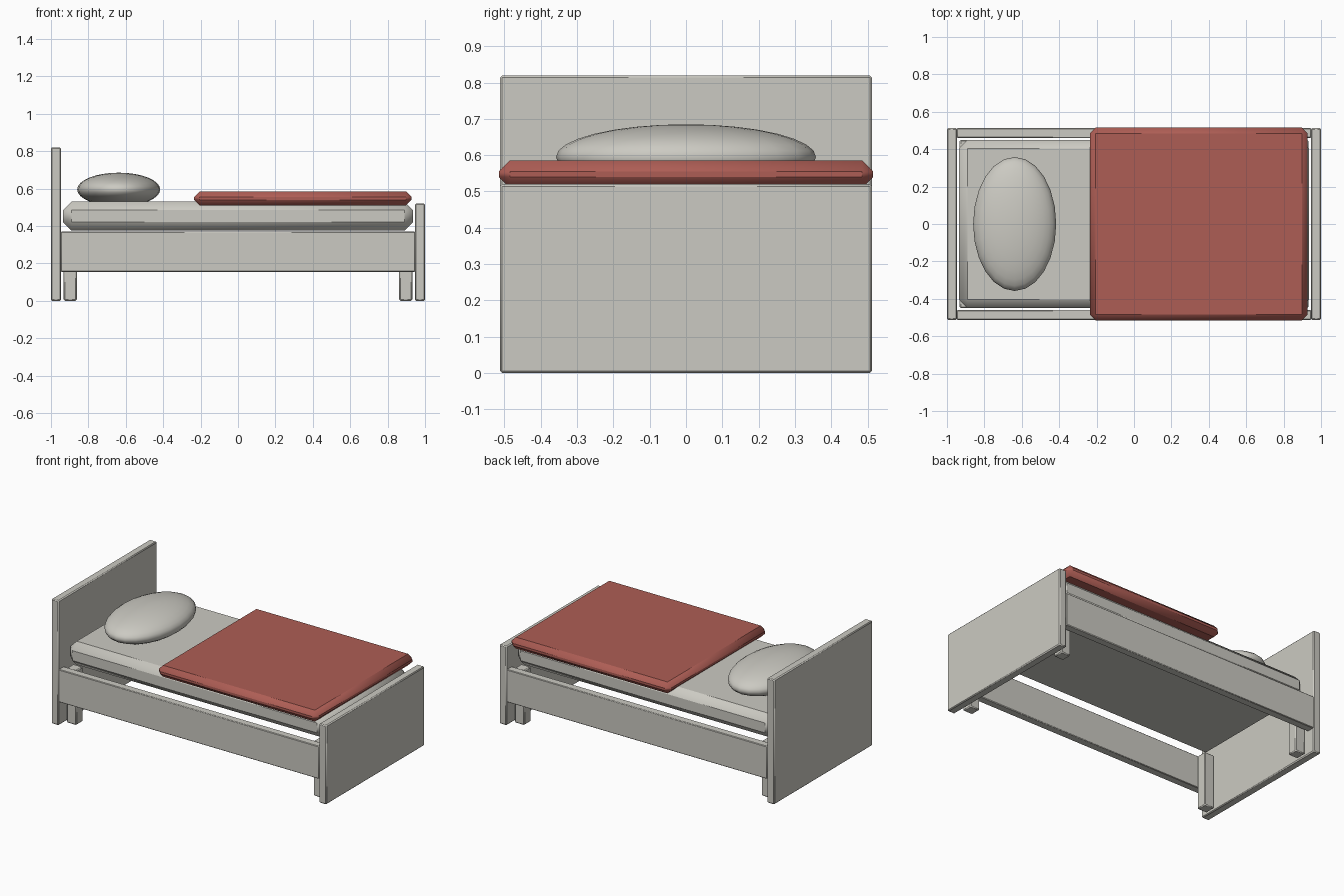
import bpy
import math

cube = bpy.data.objects.get("Cube")
if cube:
    bpy.data.objects.remove(cube, do_unlink=True)


def make_material(name, color):
    mat = bpy.data.materials.new(name)
    mat.use_nodes = True
    mat.diffuse_color = color
    mat.node_tree.nodes["Principled BSDF"].inputs["Base Color"].default_value = color
    return mat


grey = make_material("warm grey", (0.60, 0.59, 0.54, 1))
red = make_material("dull red", (0.42, 0.11, 0.09, 1))


def finish(obj, name, mat, angle):
    obj.name = name
    obj.data.materials.append(mat)
    bpy.ops.object.shade_smooth_by_angle(angle=math.radians(angle))


def box(name, xs, ys, zs, mat, bevel, angle=30):
    """Bevelled box spanning the given x, y and z ranges."""
    spans = (xs, ys, zs)
    bpy.ops.mesh.primitive_cube_add(size=1, location=[sum(s) / 2 for s in spans])
    obj = bpy.context.object
    obj.scale = [s[1] - s[0] for s in spans]
    bpy.ops.object.transform_apply(location=False, rotation=False, scale=True)
    mod = obj.modifiers.new("soft_edges", "BEVEL")
    mod.width = bevel
    mod.segments = 1
    finish(obj, name, mat, angle)
    return obj


# End boards
box("headboard", (-1, -0.947), (-0.512, 0.512), (0, 0.82), grey, 0.006)
box("footboard", (0.947, 1), (-0.512, 0.512), (0, 0.52), grey, 0.006)

# Side rails, and legs tucked just inside them
for side, y in (("front", -1), ("back", 1)):
    box(side + "_rail", (-0.947, 0.947), sorted((y * 0.46, y * 0.512)),
        (0.155, 0.37), grey, 0.004)
    for end, x in (("head", -1), ("foot", 1)):
        box(f"{side}_{end}_leg", sorted((x * 0.862, x * 0.932)),
            sorted((y * 0.38, y * 0.45)), (0, 0.36), grey, 0.006)

# Bedding
box("mattress", (-0.935, 0.935), (-0.45, 0.45), (0.375, 0.53), grey, 0.045, 60)
box("blanket", (-0.235, 0.928), (-0.515, 0.515), (0.51, 0.585), red, 0.03, 60)

# Pillow
bpy.ops.mesh.primitive_uv_sphere_add(segments=24, ring_count=16, location=(-0.638, 0, 0.595))
pillow = bpy.context.object
pillow.scale = (0.222, 0.358, 0.09)
bpy.ops.object.transform_apply(location=False, rotation=False, scale=True)
finish(pillow, "pillow", grey, 60)
